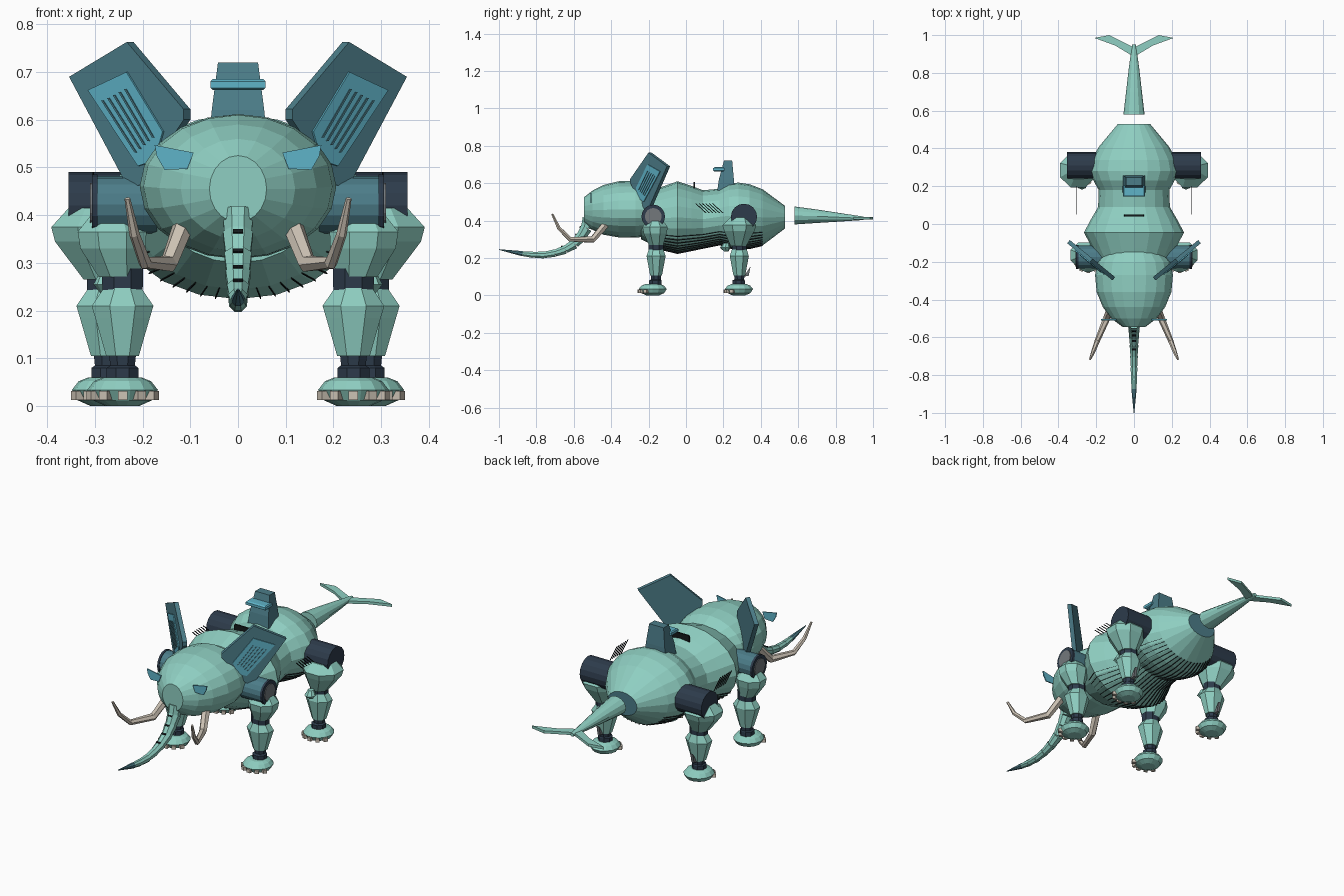
import bpy, bmesh, math
from mathutils import Vector as V

if "Cube" in bpy.data.objects:
    bpy.data.objects.remove(bpy.data.objects["Cube"])


def material(name, hexcol):
    c = [int(hexcol[i:i + 2], 16) / 255 for i in (0, 2, 4)]
    m = bpy.data.materials.new(name)
    m.diffuse_color = [x / 12.92 if x < .04 else ((x + .055) / 1.055) ** 2.4 for x in c] + [1]
    m.use_nodes = True
    m.node_tree.nodes["Principled BSDF"].inputs["Base Color"].default_value = m.diffuse_color
    return m


GREEN = material("pale_green", "8FCFC2")
TEAL = material("dark_teal", "4C7D89")
BLUE = material("light_blue", "5FB3C8")
NAVY = material("navy", "2D3B4B")
IVORY = material("ivory", "CDC3B5")
GREY = material("grey", "73787C")
BLACK = material("black", "14191B")


def finish(name, bm, *mats):
    bmesh.ops.recalc_face_normals(bm, faces=bm.faces)
    me = bpy.data.meshes.new(name)
    bm.to_mesh(me)
    bm.free()
    ob = bpy.data.objects.new(name, me)
    bpy.context.collection.objects.link(ob)
    for m in mats:
        me.materials.append(m)
    return ob


def add_loft(bm, rings, n, half=False):
    """Rings are (centre, u, v); joins them and caps both ends."""
    rows = []
    for c, u, v in rings:
        row = []
        for i in range(n):
            a = math.tau * (i + (.5 if half else 0)) / n
            row.append(bm.verts.new(V(c) + V(u) * math.cos(a) + V(v) * math.sin(a)))
        rows.append(row)
    for r, q in zip(rows, rows[1:]):
        for i in range(n):
            j = (i + 1) % n
            bm.faces.new((r[i], r[j], q[j], q[i]))
    bm.faces.new(rows[0])
    return bm.faces.new(rows[-1])


def loft(name, rings, mat, n=20, half=False):
    bm = bmesh.new()
    add_loft(bm, rings, n, half)
    return finish(name, bm, mat)


def along_y(rows):
    return [((0, y, z), (rx, 0, 0), (0, 0, rz)) for y, z, rx, rz in rows]


def along_z(rows):
    return [((x, y, z), (rx, 0, 0), (0, ry, 0)) for x, y, z, rx, ry in rows]


def along_x(x0, x1, y, z, r):
    return [((x, y, z), (0, r, 0), (0, 0, r)) for x in (x0, x1)]


def tube_rings(path, radii):
    """Rings square to a path."""
    out = []
    pts = [V(p) for p in path]
    for i, p in enumerate(pts):
        t = (pts[min(i + 1, len(pts) - 1)] - pts[max(i - 1, 0)]).normalized()
        u = V((1, 0, 0))
        u = (u - t * u.dot(t)).normalized()
        out.append((p, u * radii[i], t.cross(u) * radii[i]))
    return out


def add_plate(bm, pts, thick):
    a = [bm.verts.new(V(p) - V(thick) / 2) for p in pts]
    b = [bm.verts.new(V(p) + V(thick) / 2) for p in pts]
    bm.faces.new(a)
    bm.faces.new(b)
    for i in range(len(a)):
        j = (i + 1) % len(a)
        bm.faces.new((a[i], a[j], b[j], b[i]))


def plate(name, pts, thick, mat):
    bm = bmesh.new()
    add_plate(bm, pts, thick)
    return finish(name, bm, mat)


# Head
loft("head", along_y([(-.545, .455, .06, .07), (-.50, .455, .12, .105), (-.44, .457, .165, .133),
                      (-.36, .46, .198, .15), (-.27, .46, .206, .152), (-.2, .46, .192, .143),
                      (-.15, .46, .15, .115), (-.12, .46, .1, .08)]), GREEN)

# Body with a teal tail socket at the back
BODY = [(-.24, .42, .16, .12), (-.13, .412, .22, .168), (-.045, .417, .265, .193), (.03, .412, .225, .173),
        (.09, .407, .19, .155), (.18, .42, .187, .15), (.23, .425, .215, .172), (.28, .425, .237, .178),
        (.34, .422, .225, .172), (.41, .417, .185, .15), (.53, .418, .085, .06)]
bm = bmesh.new()
add_loft(bm, along_y(BODY), 20).material_index = 1
finish("body", bm, GREEN, TEAL)

# Thin dark ribs running along the belly
bm = bmesh.new()
for k in range(18):
    a = math.radians(-148 + k * 116 / 17)
    c, s = math.cos(a), math.sin(a)
    out, side = V((c, 0, s)), V((-s, 0, c)) * .002
    for r, q in zip(BODY[1:9], BODY[2:10]):
        p0 = V((r[2] * c, r[0], r[1] + r[3] * s))
        p1 = V((q[2] * c, q[0], q[1] + q[3] * s))
        add_plate(bm, [p0 - out * .008, p1 - out * .008, p1 + out * .003, p0 + out * .003], side)
finish("belly_ribs", bm, BLACK)

# Diagonal flank vents
bm = bmesh.new()
for s in (-1, 1):
    for k in range(6):
        y = .05 + k * .018
        add_plate(bm, [(s * .303, y, .49), (s * .303, y + .006, .49),
                       (s * .303, y + .061, .44), (s * .303, y + .055, .44)], (.003, 0, 0))
finish("flank_vents", bm, BLACK)

# Tail cone and flukes
loft("tail", along_y([(.58, .427, .056, .048), (.7, .423, .042, .036), (.83, .417, .027, .022),
                      (.95, .412, .01, .009)]), GREEN, 12)
for s in (-1, 1):
    plate("tail_fluke", [(0, .885, .412), (s * .1, .945, .412), (s * .21, .985, .412),
                         (s * .13, 1.0, .412), (0, .935, .412)], (0, 0, .014), GREEN)

# Trunk in overlapping segments, blue at the tip
PATH = [(-.52, .41), (-.533, .36), (-.56, .315), (-.595, .275), (-.645, .245), (-.70, .226),
        (-.76, .216), (-.82, .217), (-.875, .223), (-1.0, .245)]
RAD = [.036, .034, .031, .028, .025, .022, .02, .018, .015, .002]
bm = bmesh.new()
for i in range(9):
    rings = tube_rings([(0, *PATH[i]), (0, *PATH[i + 1])], [RAD[i], RAD[i + 1] * .9])
    start = len(bm.faces)
    add_loft(bm, rings, 8, True)
    bm.faces.ensure_lookup_table()
    for f in bm.faces[start:]:
        f.material_index = int(i == 8)
finish("trunk", bm, GREEN, TEAL)
bm = bmesh.new()
for i in (1, 2, 3, 4):
    y, z = PATH[i]
    t = V((0, PATH[i + 1][0] - y, PATH[i + 1][1] - z)).normalized()
    nrm = V((0, t.z, -t.y))
    c = V((0, y, z)) + nrm * RAD[i] * .93 + t * .012
    w = V((.011, 0, 0))
    add_plate(bm, [c - w - t * .004, c + w - t * .004, c + w + t * .004, c - w + t * .004], nrm * .006)
finish("trunk_slots", bm, BLACK)

for s in (-1, 1):
    # Tusk
    loft("tusk", tube_rings([(s * .115, -.43, .378), (s * .145, -.50, .298), (s * .195, -.62, .3),
                             (s * .217, -.68, .36), (s * .232, -.715, .435)],
                            [.022, .019, .014, .011, .006]), IVORY, 6)
    # Eye plate
    plate("eye", [(s * x, -.507, z) for x, z in
                  ((.093, .531), (.175, .547), (.17, .523), (.154, .495), (.106, .497))], (0, .006, 0), BLUE)

    # Ear: slanted upright plate, panel and slits on its front
    nrm = V((s * .64, -.77, 0))

    def ear(x, z, off=0):
        return V((s * x, -.29 + (x - .107) * .82, z)) + nrm * off
    plate("ear", [ear(*p) for p in ((.107, .622), (.226, .763), (.347, .69), (.222, .455),
                                    (.195, .465), (.107, .6))], nrm * .022, TEAL)
    plate("ear_panel", [ear(*p, .013) for p in ((.148, .575), (.224, .7), (.305, .662), (.2, .503),
                                                (.165, .515))], nrm * .006, BLUE)
    bm = bmesh.new()
    for k in range(5):
        x0, z0, x1, z1 = .223 + k * .012, .664 - k * .006, .165 + k * .009, .563 - k * .008
        add_plate(bm, [ear(x0, z0, .017), ear(x0 + .004, z0, .017), ear(x1 + .004, z1, .017),
                       ear(x1, z1, .017)], nrm * .003)
    finish("ear_slits", bm, TEAL)

    # Shoulder drum with rim and disc, hip drum
    loft("shoulder", along_x(s * .17, s * .296, -.175, .422, .06), TEAL, 16)
    loft("shoulder_rim", along_x(s * .294, s * .306, -.175, .422, .063), NAVY, 16)
    loft("shoulder_disc", along_x(s * .3, s * .31, -.175, .422, .045), GREY, 16)
    loft("hip", along_x(s * .17, s * .355, .31, .42, .07), NAVY, 16)

    # Upper legs
    loft("front_upper_leg", along_z([(s * .262, -.165, .4, .05, .045), (s * .264, -.165, .365, .078, .073),
                                     (s * .262, -.165, .33, .074, .066), (s * .25, -.16, .27, .045, .042)]),
         GREEN, 8, True)
    loft("rear_upper_leg", along_z([(s * .295, .29, .415, .065, .06), (s * .297, .285, .375, .102, .098),
                                    (s * .295, .285, .345, .096, .088), (s * .28, .28, .265, .047, .046)]),
         GREEN, 8, True)
    loft("rear_knee_cap", along_z([(s * .275, .215, .235, .012, .012), (s * .275, .21, .255, .028, .028),
                                   (s * .275, .215, .28, .015, .015)]), GREEN, 8)

    # Knees, lower legs, ankles, feet and toes
    for part, x, y, fy in (("front", .242, -.16, -.178), ("rear", .274, .285, .283)):
        x *= s
        loft(part + "_knee", along_z([(x, y, .22, .045, .042), (x, y, .288, .047, .043)]), NAVY, 8, True)
        loft(part + "_lower_leg", along_z([(x, y, .248, .042, .042), (x, y, .21, .07, .055),
                                           (x, y, .185, .062, .05), (x, y, .105, .037, .034)]),
             GREEN, 8, True)
        loft(part + "_ankle", along_z([(x, y, .112, .031, .03), (x, y, .085, .028, .028),
                                       (x, y - .004, .08, .036, .036), (x, y - .004, .052, .036, .036)]),
             NAVY, 8, True)
        loft(part + "_foot", along_z([(x, fy, 0, .035, .035), (x, fy, .012, .062, .063), (x, fy, .034, .074, .077),
                                      (x, fy, .052, .06, .062), (x, fy, .06, .04, .042)]), GREEN, 14)
        bm = bmesh.new()
        for k in range(5):
            a = math.radians(-150 + 30 * k)
            d, w = V((math.cos(a), math.sin(a), 0)), V((-math.sin(a), math.cos(a), 0)) * .01
            c = V((x, fy, .022))
            add_plate(bm, [c + d * .055 - w, c + d * .082 - w, c + d * .082 + w, c + d * .055 + w], (0, 0, .018))
        finish(part + "_toes", bm, IVORY)
    # Rear spur
    plate("rear_spur", [(s * .274, .31, .1), (s * .274, .325, .125), (s * .274, .345, .155),
                        (s * .274, .335, .105)], (.015, 0, 0), GREY)

# Back tower with visor band, and small blade ahead of it
Q = 2 ** .5
loft("back_tower", along_z([(0, .212, .55, .062 * Q, .046 * Q), (0, .216, .62, .055 * Q, .04 * Q),
                            (0, .225, .72, .042 * Q, .022 * Q)]), TEAL, 4, True)
loft("tower_band", along_z([(0, .175, .662, .053 * Q, .022 * Q), (0, .175, .667, .058 * Q, .03 * Q),
                            (0, .175, .68, .058 * Q, .03 * Q), (0, .175, .685, .053 * Q, .022 * Q)]),
     BLUE, 4, True)
plate("back_blade", [(-.055, .045, .56), (.055, .045, .56), (.05, .045, .605), (-.05, .045, .605)],
      (0, .008, 0), BLACK)
